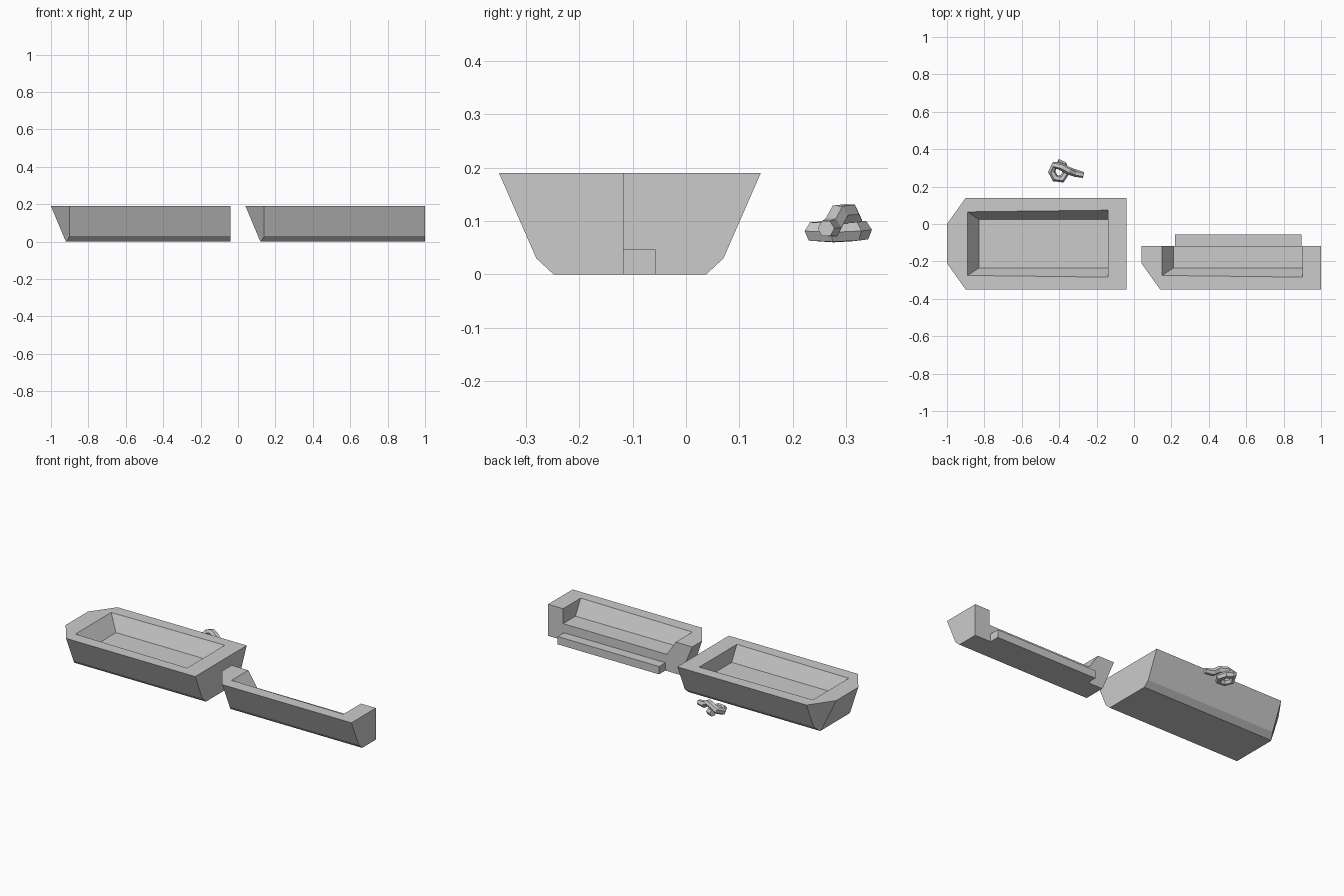
import bpy, bmesh

if "Cube" in bpy.data.objects:
    bpy.data.objects.remove(bpy.data.objects["Cube"])

CENTRE_Y = -0.105   # keel line of both hulls
LENGTH = 0.96


def finish(name, bm, loc):
    bmesh.ops.recalc_face_normals(bm, faces=bm.faces[:])
    mesh = bpy.data.meshes.new(name)
    bm.to_mesh(mesh)
    bm.free()
    obj = bpy.data.objects.new(name, mesh)
    obj.location = loc
    bpy.context.collection.objects.link(obj)
    return obj


def hull(name, bow_x, cut=None):
    bm = bmesh.new()
    # Outer levels: z, bow x, bow half width, shoulder x, half width
    levels = [(0.0, 0.08, 0.138, 0.083, 0.1425),
              (0.03, 0.067, 0.133, 0.10, 0.175),
              (0.19, 0.0, 0.105, 0.10, 0.245)]
    loops = []
    for z, b, bh, s, h in levels:
        pts = [(b, -bh), (b, bh), (s, h), (LENGTH, h), (LENGTH, -h), (s, -h)]
        loops.append([bm.verts.new((x, y, z)) for x, y in pts])
    bm.faces.new(loops[0])
    for lo, hi in zip(loops, loops[1:]):
        for i in range(6):
            j = (i + 1) % 6
            bm.faces.new((lo[i], lo[j], hi[j], hi[i]))

    # Hollow: rim opening and floor
    def rect(x0, x1, h0, h1, z):
        return [bm.verts.new(p) for p in
                ((x0, -h0, z), (x0, h0, z), (x1, h1, z), (x1, -h1, z))]
    rim = rect(0.11, 0.86, 0.17, 0.179, 0.19)
    floor = rect(0.17, 0.86, 0.13, 0.13, 0.10)
    o = loops[2]
    for f in ((o[0], o[1], rim[1], rim[0]), (o[1], o[2], rim[1]),
              (o[2], o[3], rim[2], rim[1]), (o[3], o[4], rim[3], rim[2]),
              (o[4], o[5], rim[0], rim[3]), (o[5], o[0], rim[0])):
        bm.faces.new(f)
    for i in range(4):
        j = (i + 1) % 4
        bm.faces.new((rim[i], rim[j], floor[j], floor[i]))
    bm.faces.new(floor)

    # Slice lengthwise for the half hull
    if cut is not None:
        bmesh.ops.recalc_face_normals(bm, faces=bm.faces[:])
        res = bmesh.ops.bisect_plane(
            bm, geom=bm.verts[:] + bm.edges[:] + bm.faces[:],
            plane_co=(0, cut, 0), plane_no=(0, 1, 0), clear_outer=True)
        edges = [e for e in res["geom_cut"] if isinstance(e, bmesh.types.BMEdge)]
        bmesh.ops.edgeloop_fill(bm, edges=edges)
    return finish(name, bm, (bow_x, CENTRE_Y, 0))


hull("whole_hull", -1.0)
hull("half_hull", 0.04, cut=-0.012)

# Joining tongue along the cut face
bm = bmesh.new()
bmesh.ops.create_cube(bm, size=1)
bmesh.ops.scale(bm, vec=(0.675, 0.062, 0.047), verts=bm.verts)
finish("joining_tongue", bm, (0.557, -0.088, 0.0235))

# Coiled rope: low ring whose free end climbs over and trails away
path = [(-0.27, 0.262, 0.086), (-0.315, 0.272, 0.088), (-0.35, 0.285, 0.112),
        (-0.385, 0.305, 0.114), (-0.425, 0.315, 0.098), (-0.44, 0.28, 0.082),
        (-0.422, 0.245, 0.080), (-0.385, 0.240, 0.080), (-0.363, 0.275, 0.078),
        (-0.378, 0.315, 0.080), (-0.41, 0.330, 0.082)]
curve = bpy.data.curves.new("rope_coil", "CURVE")
curve.dimensions = "3D"
curve.bevel_depth = 0.02
curve.bevel_resolution = 1
curve.use_fill_caps = True
spline = curve.splines.new("POLY")
spline.points.add(len(path) - 1)
for point, co in zip(spline.points, path):
    point.co = (*co, 1)
spline.points[0].radius = 0.8
spline.use_smooth = False
rope = bpy.data.objects.new("rope_coil", curve)
bpy.context.collection.objects.link(rope)
